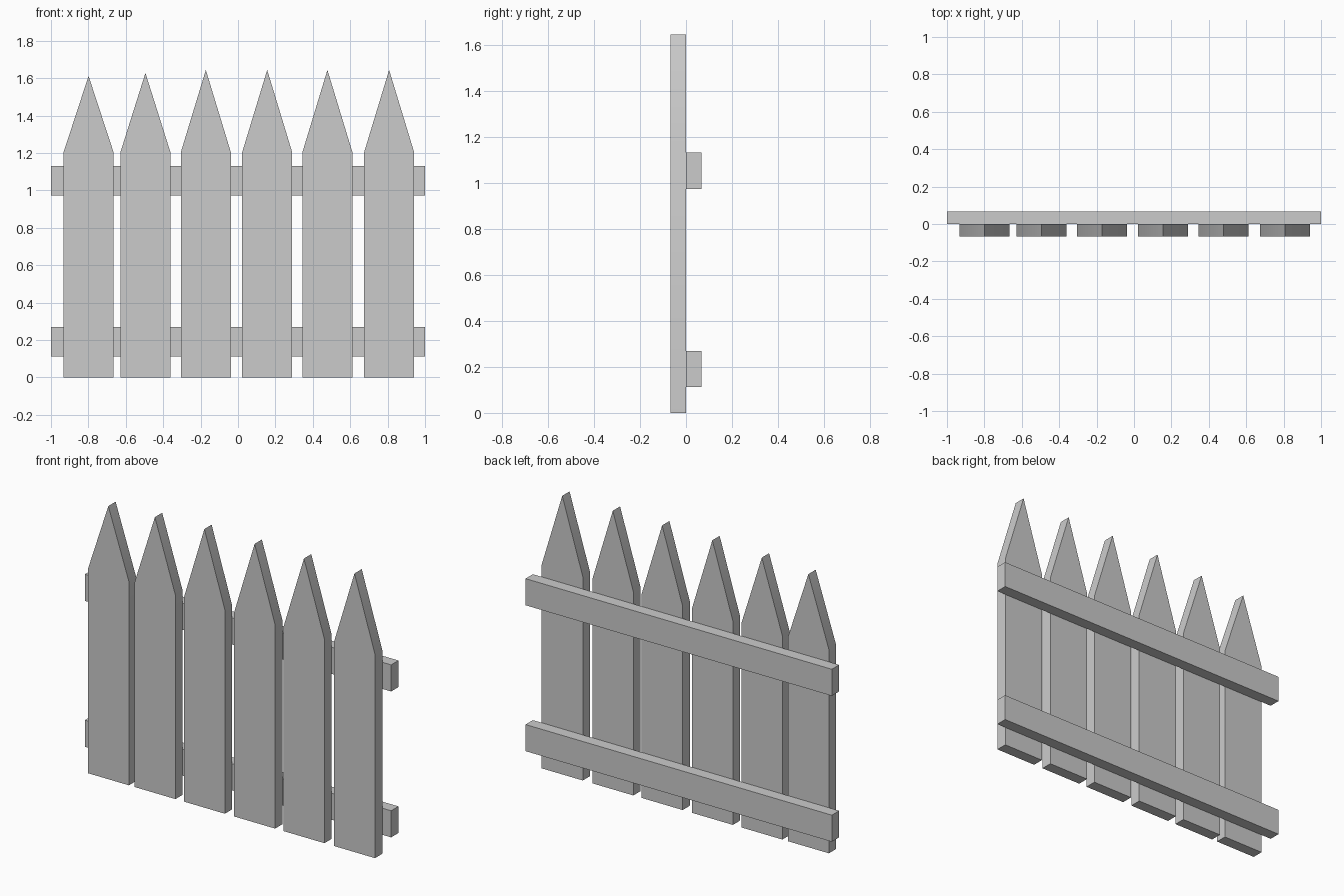
import bpy, bmesh, math

if "Cube" in bpy.data.objects:
    bpy.data.objects.remove(bpy.data.objects["Cube"])

DEPTH = 0.068       # thickness of pickets and rails
HALF = 0.134        # half width of a picket
SHOULDER = 1.203    # height where the point begins


def extruded(name, outline, y0, y1):
    """Closed prism from an x-z outline, extruded along y."""
    bm = bmesh.new()
    face = bm.faces.new([bm.verts.new((x, y0, z)) for x, z in outline])
    ext = bmesh.ops.extrude_face_region(bm, geom=[face])
    moved = [g for g in ext["geom"] if isinstance(g, bmesh.types.BMVert)]
    bmesh.ops.translate(bm, verts=moved, vec=(0, y1 - y0, 0))
    bmesh.ops.recalc_face_normals(bm, faces=bm.faces[:])
    mesh = bpy.data.meshes.new(name)
    bm.to_mesh(mesh)
    bm.free()
    obj = bpy.data.objects.new(name, mesh)
    bpy.context.collection.objects.link(obj)
    return obj


# Pointed pickets: centre x and tip height
pickets = [(-0.799, 1.612), (-0.495, 1.628), (-0.172, 1.644),
           (0.156, 1.644), (0.478, 1.644), (0.808, 1.644)]
for i, (x, tip) in enumerate(pickets, 1):
    outline = [(x - HALF, 0), (x + HALF, 0), (x + HALF, SHOULDER),
               (x, tip), (x - HALF, SHOULDER)]
    picket = extruded(f"picket_{i}", outline, -DEPTH, 0)
    # Soft shading where the side bends into the point
    bpy.ops.object.select_all(action='DESELECT')
    picket.select_set(True)
    bpy.context.view_layer.objects.active = picket
    bpy.ops.object.shade_smooth_by_angle(angle=math.radians(30))

# Horizontal rails behind the pickets
for name, z0, z1 in (("lower_rail", 0.112, 0.269), ("upper_rail", 0.973, 1.130)):
    extruded(name, [(-1, z0), (1, z0), (1, z1), (-1, z1)], 0, DEPTH)
